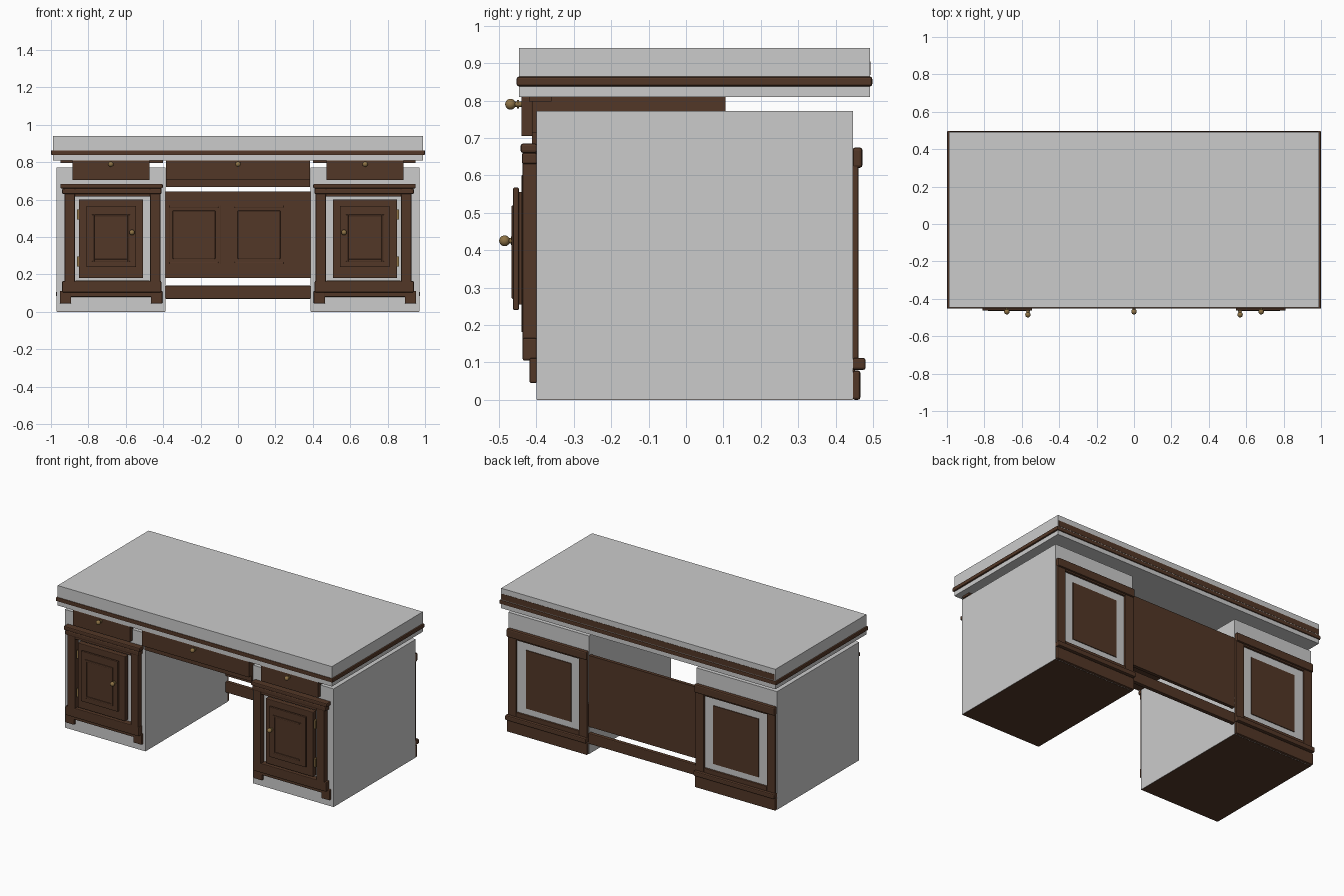
import bpy, bmesh, math
from mathutils import Matrix, Vector

if "Cube" in bpy.data.objects:
    bpy.data.objects.remove(bpy.data.objects["Cube"])


def material(name, rgb):
    m = bpy.data.materials.new(name)
    m.diffuse_color = (*rgb, 1.0)
    m.use_nodes = True
    m.node_tree.nodes["Principled BSDF"].inputs["Base Color"].default_value = m.diffuse_color
    return m


WOOD = material("dark_wood", (0.085, 0.038, 0.02))
GREY = material("light_grey", (0.6, 0.6, 0.6))
BRASS = material("brass", (0.27, 0.17, 0.06))


def finish(name, bm, mat):
    me = bpy.data.meshes.new(name)
    bm.to_mesh(me)
    bm.free()
    me.materials.append(mat)
    ob = bpy.data.objects.new(name, me)
    bpy.context.collection.objects.link(ob)
    return ob


def add_box(bm, x, y, z, bevel=0.0):
    """Adds a box given (min, max) pairs, with optional rounded edges."""
    x, y, z = sorted(x), sorted(y), sorted(z)
    tmp = bmesh.new()
    bmesh.ops.create_cube(tmp, size=1)
    for v in tmp.verts:
        v.co = Vector([(a + b) / 2 + c * (b - a) for (a, b), c in zip((x, y, z), v.co)])
    if bevel:
        bmesh.ops.bevel(tmp, geom=tmp.edges[:], offset=bevel, segments=2,
                        profile=0.5, affect='EDGES')
    me = bpy.data.meshes.new("tmp")
    tmp.to_mesh(me)
    tmp.free()
    bm.from_mesh(me)
    bpy.data.meshes.remove(me)


def box(name, x, y, z, mat=WOOD, bevel=0.0):
    bm = bmesh.new()
    add_box(bm, x, y, z, bevel)
    return finish(name, bm, mat)


def frame(name, x, y, z, w, mat=WOOD, bevel=0.0):
    """Four bars around a rectangular opening in the xz plane."""
    (x0, x1), (z0, z1) = sorted(x), z
    bm = bmesh.new()
    add_box(bm, (x0, x0 + w), y, z, bevel)
    add_box(bm, (x1 - w, x1), y, z, bevel)
    add_box(bm, (x0 + w, x1 - w), y, (z0, z0 + w), bevel)
    add_box(bm, (x0 + w, x1 - w), y, (z1 - w, z1), bevel)
    return finish(name, bm, mat)


def knob(name, x, y, z):
    """Ball with a stem pointing back to the drawer or door."""
    bm = bmesh.new()
    bmesh.ops.create_uvsphere(bm, u_segments=20, v_segments=12, radius=0.0145,
                              matrix=Matrix.Translation((x, y, z)))
    rot = Matrix.Rotation(math.pi / 2, 4, 'X')
    for r, d, off in ((0.007, 0.035, 0.022), (0.011, 0.006, 0.02)):
        bmesh.ops.create_cone(bm, cap_ends=True, segments=16, radius1=r, radius2=r, depth=d,
                              matrix=Matrix.Translation((x, y + off, z)) @ rot)
    for f in bm.faces:
        f.smooth = len(f.verts) <= 4
    return finish(name, bm, BRASS)


# Table top and its edge moulding
box("table_top", (-0.99, 0.99), (-0.446, 0.492), (0.81, 0.94), GREY)
box("top_edge_moulding", (-1.0, 1.0), (-0.453, 0.498), (0.838, 0.864), bevel=0.006)
box("top_back_band", (-0.985, 0.985), (0.48, 0.4935), (0.868, 0.905))

for s, side in ((-1, "left"), (1, "right")):
    def X(a, b):
        return (s * a, s * b)

    # Pedestal carcass with wooden underside
    box(side + "_pedestal", X(0.388, 0.97), (-0.40, 0.447), (0.001, 0.772), GREY)
    box(side + "_pedestal_underside", X(0.39, 0.968), (-0.398, 0.445), (0.0, 0.01))

    # Front frame, cornice, base moulding and feet
    frame(side + "_front_frame", X(0.415, 0.927), (-0.437, -0.398), (0.112, 0.672), 0.055,
          bevel=0.004)
    box(side + "_front_cornice", X(0.402, 0.95), (-0.442, -0.398), (0.66, 0.685), bevel=0.006)
    box(side + "_front_cornice_lower", X(0.409, 0.94), (-0.439, -0.398), (0.63, 0.66), bevel=0.006)
    box(side + "_front_base", X(0.41, 0.94), (-0.437, -0.398), (0.105, 0.165), bevel=0.005)
    box(side + "_front_base_lower", X(0.41, 0.94), (-0.417, -0.398), (0.08, 0.112), bevel=0.004)
    for i, (a, b) in enumerate(((0.404, 0.465), (0.892, 0.953))):
        box(f"{side}_front_foot_{i}", X(a, b), (-0.418, -0.398), (0.045, 0.112), bevel=0.004)

    # Door: slab, moulding, raised panel, knob and hinges
    box(side + "_door", X(0.507, 0.85), (-0.44, -0.405), (0.18, 0.602), bevel=0.004)
    box(side + "_door_panel", X(0.545, 0.81), (-0.462, -0.447), (0.24, 0.567), bevel=0.003)
    box(side + "_door_panel_back", X(0.56, 0.795), (-0.45, -0.438), (0.255, 0.555))
    frame(side + "_door_moulding", X(0.578, 0.78), (-0.466, -0.46), (0.27, 0.52), 0.012,
          bevel=0.002)
    knob(side + "_door_knob", s * 0.567, -0.485, 0.425)
    for i, z in enumerate((0.52, 0.27)):
        box(f"{side}_hinge_{i}", X(0.85, 0.862), (-0.432, -0.40), (z - 0.027, z + 0.027), BRASS)

    # Small drawer, runner strip and knob
    box(side + "_drawer_front", X(0.473, 0.885), (-0.44, -0.41), (0.705, 0.81), bevel=0.003)
    box(side + "_drawer_box", X(0.485, 0.875), (-0.412, 0.105), (0.715, 0.81))
    box(side + "_drawer_strip", X(0.402, 0.95), (-0.42, -0.36), (0.797, 0.81))
    knob(side + "_drawer_knob", s * 0.68, -0.469, 0.79)

    # Back: framed panel, rails and skirting
    frame(side + "_back_frame", X(0.39, 0.965), (0.445, 0.461), (0.08, 0.67), 0.06, bevel=0.004)
    box(side + "_back_panel", X(0.512, 0.84), (0.445, 0.452), (0.18, 0.56))
    box(side + "_back_top_rail", X(0.388, 0.968), (0.445, 0.472), (0.62, 0.675), bevel=0.008)
    box(side + "_back_low_rail", X(0.388, 0.972), (0.445, 0.48), (0.08, 0.112), bevel=0.006)
    box(side + "_back_skirting", X(0.388, 0.97), (0.445, 0.466), (0.0, 0.078), bevel=0.006)

# Centre drawer
box("centre_drawer_front", (-0.386, 0.386), (-0.44, -0.41), (0.705, 0.81), bevel=0.003)
box("centre_drawer_box", (-0.386, 0.386), (-0.412, 0.105), (0.668, 0.81))
knob("centre_drawer_knob", 0.0, -0.469, 0.79)

# Modesty panel across the knee space, with two framed fields on the inside
box("modesty_panel", (-0.39, 0.39), (0.425, 0.447), (0.18, 0.645))
for i, x in enumerate((-0.378, -0.03)):
    frame(f"modesty_field_{i}", (x, x + 0.285), (0.419, 0.426), (0.255, 0.57), 0.012, bevel=0.002)
    box(f"modesty_raised_{i}", (x + 0.028, x + 0.257), (0.415, 0.426), (0.283, 0.542), bevel=0.004)
box("foot_rail", (-0.39, 0.39), (0.425, 0.452), (0.07, 0.14), bevel=0.005)
